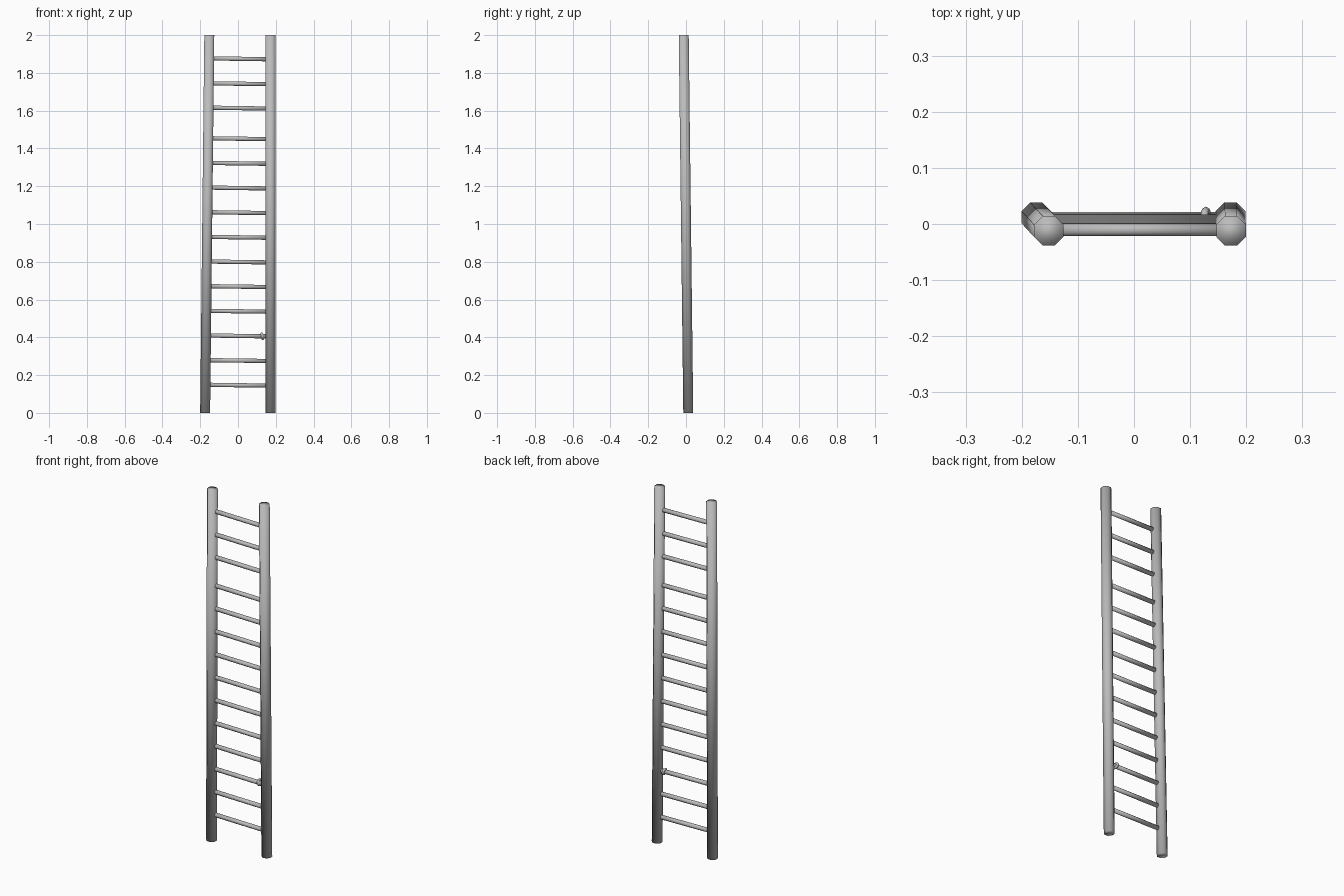
import bpy
import math
from mathutils import Vector

cube = bpy.data.objects.get("Cube")
if cube:
    bpy.data.objects.remove(cube, do_unlink=True)

# One plain grey for the whole ladder
grey = bpy.data.materials.new("plain_grey")
grey.use_nodes = True
colour = (0.5, 0.5, 0.5, 1)
grey.diffuse_color = colour
grey.node_tree.nodes["Principled BSDF"].inputs["Base Color"].default_value = colour


def finish(ob, name):
    ob.name = name
    ob.data.materials.append(grey)
    for face in ob.data.polygons:
        face.use_smooth = True
    return ob


def pole(name, start, end, radius):
    """Octagonal rod between two points, flats facing the axes."""
    start, end = Vector(start), Vector(end)
    axis = end - start
    bpy.ops.mesh.primitive_cylinder_add(vertices=8, radius=radius, depth=axis.length)
    ob = bpy.context.object
    for v in ob.data.vertices:
        x, y = v.co.x, v.co.y
        c, s = math.cos(math.pi / 8), math.sin(math.pi / 8)
        v.co.x, v.co.y = x * c - y * s, x * s + y * c
    ob.location = (start + end) / 2
    ob.rotation_mode = 'QUATERNION'
    ob.rotation_quaternion = Vector((0, 0, 1)).rotation_difference(axis)
    return finish(ob, name)


def lean(z):
    return 0.012 - 0.012 * z


def right_rail_x(z):
    return -0.174 + 0.011 * z


# Side rails, leaning forward; the right one also leans inward
pole("right_rail", (-0.174, lean(0), 0), (-0.152, lean(2), 2), 0.0285)
pole("left_rail", (0.172, lean(0), 0), (0.173, lean(2), 2), 0.0285)

# Rungs, with a wider gap below the top three
rung_heights = [0.147 + 0.1305 * i for i in range(11)]
rung_heights += [1.614, 1.743, 1.875]
for i, z in enumerate(rung_heights):
    pole(f"rung_{i + 1}", (right_rail_x(z), lean(z), z + 0.002),
         (0.172, lean(z), z - 0.003), 0.012)

# Small knot tied around the third rung beside the left rail
z = rung_heights[2]
bpy.ops.mesh.primitive_torus_add(
    major_segments=8, minor_segments=6, major_radius=0.014, minor_radius=0.007,
    location=(0.128, lean(z) + 0.003, z - 0.002),
    rotation=(0, math.radians(78), 0))
finish(bpy.context.object, "rung_knot")
